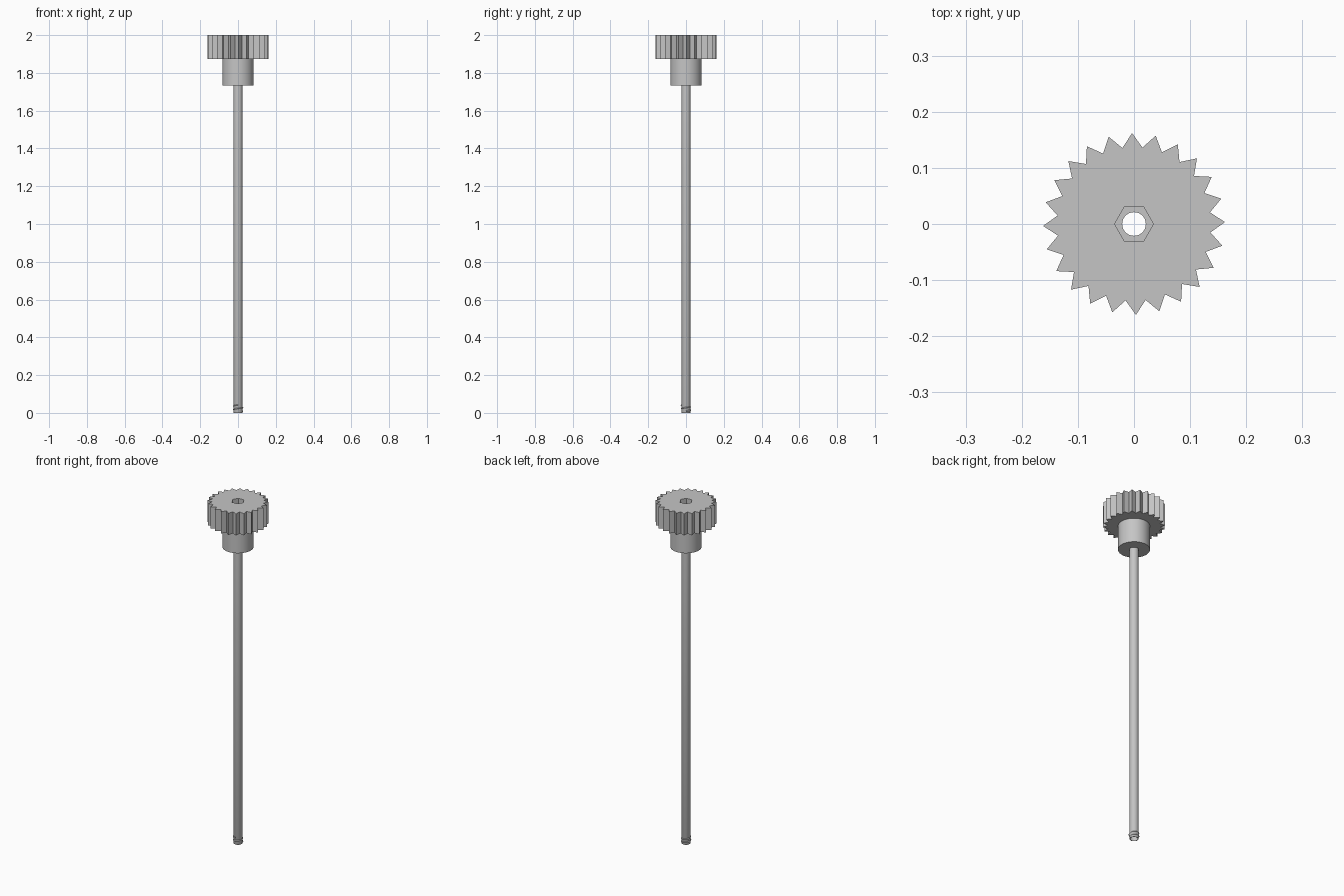
import bpy
import bmesh
from math import sin, cos, pi, radians

cube = bpy.data.objects.get("Cube")
if cube:
    bpy.data.objects.remove(cube, do_unlink=True)

# Single plain grey material
GREY = (0.56, 0.56, 0.56, 1.0)
grey = bpy.data.materials.new("plain grey")
grey.use_nodes = True
grey.diffuse_color = GREY
grey.node_tree.nodes["Principled BSDF"].inputs["Base Color"].default_value = GREY

SEGMENTS = 48
BORE = 0.021
SHAFT = 0.0245
HUB_BOTTOM, GEAR_BOTTOM, TOP = 1.733, 1.873, 2.0
POCKET_FLOOR = 1.9


def loft(name, rings, closed):
    """Skin equal-length rings of points; closed joins last to first, else ends are capped."""
    bm = bmesh.new()
    loops = [[bm.verts.new(p) for p in ring] for ring in rings]
    count = len(loops[0])
    pairs = list(zip(loops, loops[1:]))
    if closed:
        pairs.append((loops[-1], loops[0]))
    else:
        bm.faces.new(loops[0])
        bm.faces.new(loops[-1])
    for a, b in pairs:
        for i in range(count):
            j = (i + 1) % count
            bm.faces.new((a[i], a[j], b[j], b[i]))
    bmesh.ops.recalc_face_normals(bm, faces=bm.faces)
    mesh = bpy.data.meshes.new(name)
    bm.to_mesh(mesh)
    bm.free()
    mesh.materials.append(grey)
    obj = bpy.data.objects.new(name, mesh)
    bpy.context.collection.objects.link(obj)
    bpy.ops.object.select_all(action='DESELECT')
    obj.select_set(True)
    bpy.context.view_layer.objects.active = obj
    bpy.ops.object.shade_smooth_by_angle(angle=radians(30))
    return obj


def ring(radius, z, phase=0.0):
    """Horizontal ring; radius is a number or a function of index and angle."""
    points = []
    for i in range(SEGMENTS):
        a = 2 * pi * i / SEGMENTS
        r = radius(i, a) if callable(radius) else radius
        points.append((r * cos(a + phase), r * sin(a + phase), z))
    return points


def tooth(i, a):
    return 0.137 if i % 2 else 0.162


def hexagon(i, a):
    apothem = 0.030
    return apothem / cos(a % (pi / 3) - pi / 6)


# Toothed knob with a hexagonal pocket and through bore
twist = radians(1.2)
loft("toothed_knob", [
    ring(tooth, GEAR_BOTTOM, twist),
    ring(tooth, TOP, twist),
    ring(hexagon, TOP),
    ring(hexagon, POCKET_FLOOR),
    ring(BORE, POCKET_FLOOR),
    ring(BORE, GEAR_BOTTOM),
], closed=True)


def tube(name, outer, bottom, top, chamfer=0.0):
    loft(name, [
        ring(outer - chamfer, bottom),
        ring(outer, bottom + 2 * chamfer),
        ring(outer, top),
        ring(BORE, top),
        ring(BORE, bottom),
    ] if chamfer else [
        ring(outer, bottom), ring(outer, top), ring(BORE, top), ring(BORE, bottom),
    ], closed=True)


# Hub under the knob and the long hollow shaft
tube("hub", 0.083, HUB_BOTTOM, GEAR_BOTTOM)
tube("hollow_shaft", SHAFT, 0.0, HUB_BOTTOM, chamfer=0.001)

# Helical thread ridge at the lower end of the shaft
turns, pitch, start = 1.75, 0.018, 0.009
steps = int(turns * 32)
ridge = []
for s in range(steps + 1):
    t = turns * s / steps
    a = 2 * pi * t
    z = start + pitch * t
    ridge.append([(r * cos(a), r * sin(a), z + dz) for r, dz in
                  ((SHAFT - 0.001, -0.005), (0.028, 0.0), (SHAFT - 0.001, 0.005))])
loft("thread", ridge, closed=False)
